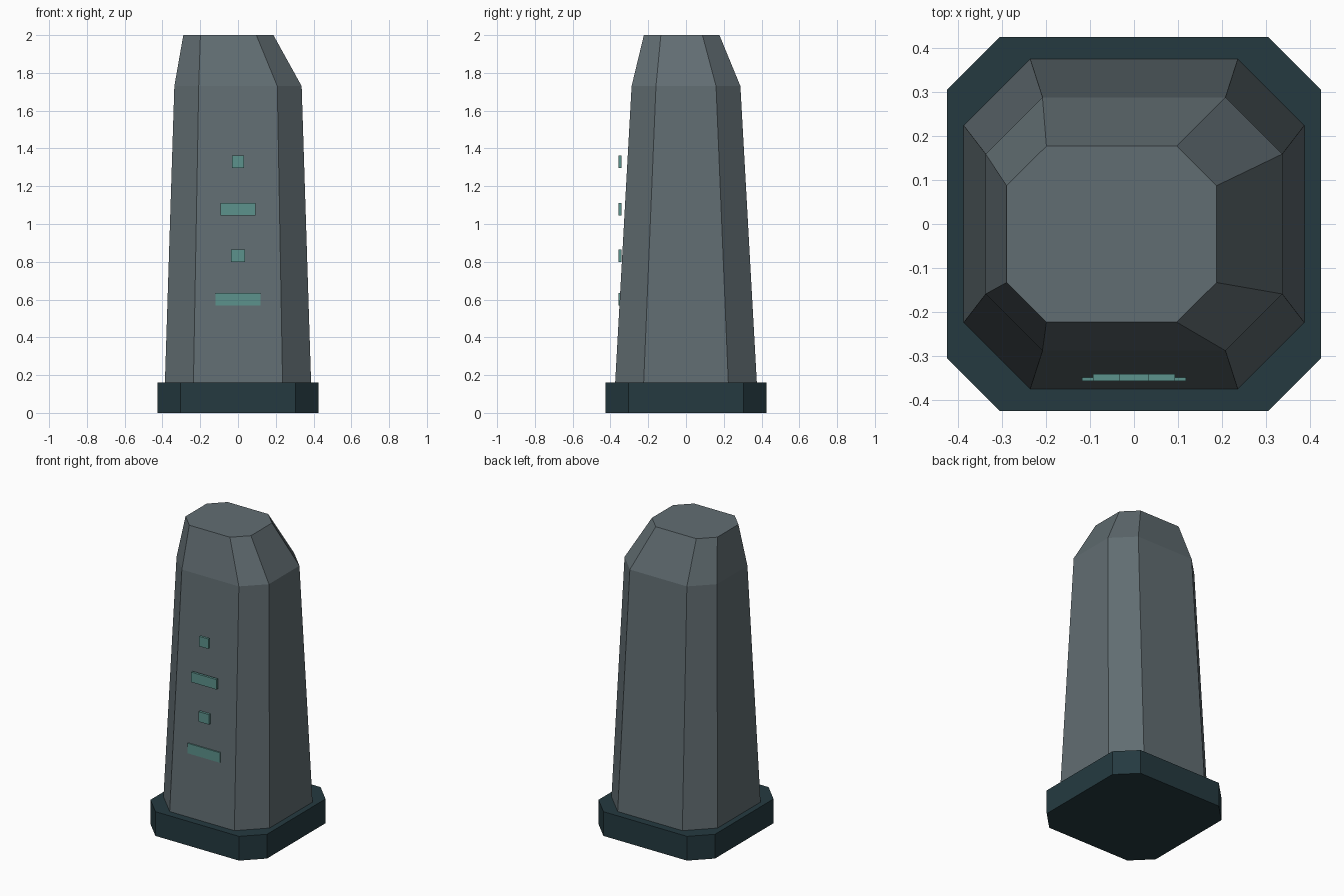
import bpy, bmesh

if "Cube" in bpy.data.objects:
    bpy.data.objects.remove(bpy.data.objects["Cube"])


def material(name, rgb):
    m = bpy.data.materials.new(name)
    m.diffuse_color = (*rgb, 1.0)
    m.use_nodes = True
    m.node_tree.nodes["Principled BSDF"].inputs["Base Color"].default_value = m.diffuse_color
    return m


STONE = material("grey stone", (0.120, 0.153, 0.168))
DARK = material("dark teal", (0.018, 0.042, 0.051))
GLOW = material("soft teal", (0.107, 0.287, 0.262))


def finish(bm, name, mat):
    bmesh.ops.recalc_face_normals(bm, faces=bm.faces[:])
    mesh = bpy.data.meshes.new(name)
    bm.to_mesh(mesh)
    bm.free()
    mesh.materials.append(mat)
    obj = bpy.data.objects.new(name, mesh)
    bpy.context.collection.objects.link(obj)
    return obj


def octagon(hx, hy, fx, fy, cx=0.0, cy=0.0):
    """Chamfered rectangle: half sizes hx, hy with flat half lengths fx, fy."""
    pts = [(fx, hy), (-fx, hy), (-hx, fy), (-hx, -fy),
           (-fx, -hy), (fx, -hy), (hx, -fy), (hx, fy)]
    return [(cx + x, cy + y) for x, y in pts]


def loft(name, sections, mat):
    bm = bmesh.new()
    rings = [[bm.verts.new((x, y, z)) for x, y in ring] for z, ring in sections]
    for a, b in zip(rings, rings[1:]):
        for i in range(len(a)):
            j = (i + 1) % len(a)
            bm.faces.new((a[i], a[j], b[j], b[i]))
    bm.faces.new(rings[0])
    bm.faces.new(rings[-1])
    return finish(bm, name, mat)


# Chamfered plinth
foot = octagon(0.425, 0.425, 0.305, 0.305)
loft("plinth", [(0.0, foot), (0.16, foot)], DARK)

# Tapered shaft with an off-centre cut top
loft("shaft", [
    (0.16, octagon(0.387, 0.375, 0.236, 0.224)),
    (1.73, octagon(0.337, 0.288, 0.208, 0.159)),
    (2.0, octagon(0.2385, 0.20, 0.148, 0.11, -0.051, -0.023)),
], STONE)

# Marker plates standing in a row up the front
for i, (half, z) in enumerate([(0.118, 0.602), (0.038, 0.832),
                               (0.093, 1.078), (0.033, 1.33)]):
    bm = bmesh.new()
    bmesh.ops.create_cube(bm, size=1.0)
    bmesh.ops.scale(bm, vec=(2 * half, 0.016, 0.066), verts=bm.verts[:])
    bmesh.ops.translate(bm, vec=(0, -0.349, z), verts=bm.verts[:])
    finish(bm, f"marker_plate_{i + 1}", GLOW)
